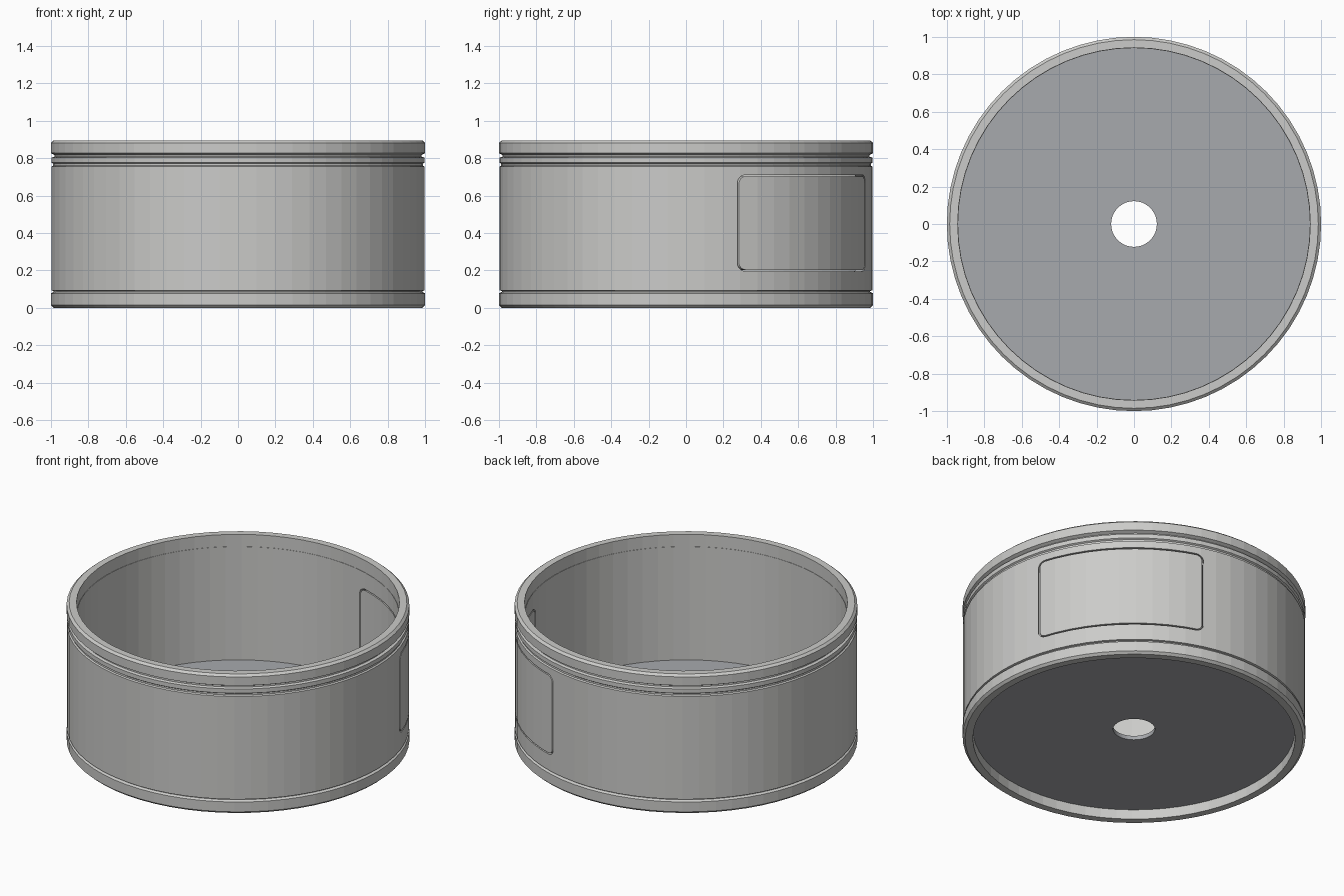
import bpy, bmesh, math
from mathutils import Matrix

old = bpy.data.objects.get("Cube")
if old:
    bpy.data.objects.remove(old)

SIDES = 64


def material(name, colour):
    mat = bpy.data.materials.new(name)
    mat.use_nodes = True
    mat.diffuse_color = (*colour, 1)
    mat.node_tree.nodes["Principled BSDF"].inputs["Base Color"].default_value = (*colour, 1)
    return mat


shell_grey = material("shell grey", (0.60, 0.60, 0.585))
floor_grey = material("floor blue grey", (0.39, 0.40, 0.42))


def add_object(name, bm, mat):
    bmesh.ops.recalc_face_normals(bm, faces=bm.faces)
    mesh = bpy.data.meshes.new(name)
    bm.to_mesh(mesh)
    bm.free()
    obj = bpy.data.objects.new(name, mesh)
    bpy.context.collection.objects.link(obj)
    mesh.materials.append(mat)
    return obj


def lathe(name, profile, mat):
    """Spin a closed (radius, height) profile around z."""
    bm = bmesh.new()
    rings = []
    for i in range(SIDES):
        a = math.tau * i / SIDES
        rings.append([bm.verts.new((r * math.cos(a), r * math.sin(a), z)) for r, z in profile])
    n = len(profile)
    for i, ring in enumerate(rings):
        nxt = rings[(i + 1) % SIDES]
        for j in range(n):
            k = (j + 1) % n
            bm.faces.new((ring[j], nxt[j], nxt[k], ring[k]))
    return add_object(name, bm, mat)


def door_cutter(name, half_w, half_h, radius, angle):
    """Rounded rectangular prism reaching outward through the wall."""
    bm = bmesh.new()
    outline = []
    for q, (sy, sz) in enumerate(((1, 1), (-1, 1), (-1, -1), (1, -1))):
        for s in range(6):
            a = math.pi / 2 * (q + s / 5)
            outline.append((sy * (half_w - radius) + radius * math.cos(a),
                            sz * (half_h - radius) + radius * math.sin(a)))
    face = bm.faces.new([bm.verts.new((0.5, y, z)) for y, z in outline])
    ext = bmesh.ops.extrude_face_region(bm, geom=[face])
    moved = [v for v in ext["geom"] if isinstance(v, bmesh.types.BMVert)]
    bmesh.ops.translate(bm, verts=moved, vec=(0.7, 0, 0))
    bm.transform(Matrix.Translation((0, 0, 0.453)) @ Matrix.Rotation(angle, 4, "Z"))
    obj = add_object(name, bm, shell_grey)
    obj.hide_render = True
    return obj


def cut(obj, cutter, operation):
    """Bake a boolean and discard its cutter."""
    mod = obj.modifiers.new("cut", "BOOLEAN")
    mod.operation, mod.solver, mod.object = operation, "EXACT", cutter
    bpy.context.view_layer.update()
    baked = bpy.data.meshes.new_from_object(
        obj.evaluated_get(bpy.context.evaluated_depsgraph_get()))
    obj.modifiers.clear()
    obj.data = baked
    bpy.data.objects.remove(cutter)


# Base ring, chamfered at the foot and stepped in under the wall
lathe("base_ring", [(0.94, 0), (0.985, 0), (1, 0.014), (1, 0.077), (0.985, 0.085),
                    (0.94, 0.085)], shell_grey)

# Main wall with its shallow ring groove near the top
wall_profile = [(0.94, 0.085), (0.985, 0.085), (0.985, 0.09), (0.997, 0.093),
                (0.997, 0.755), (0.988, 0.76), (0.988, 0.77), (0.997, 0.776),
                (0.997, 0.803), (0.98, 0.808), (0.98, 0.817), (0.94, 0.817)]
wall = lathe("wall", wall_profile, shell_grey)

# Two opposite door panels, each set in a narrow gap
for name, angle in (("right_door", math.radians(225)), ("left_door", math.radians(45))):
    door = lathe(name, wall_profile, shell_grey)
    cut(door, door_cutter("door_shape", 0.475, 0.25, 0.035, angle), "INTERSECT")
    cut(wall, door_cutter("door_opening", 0.483, 0.258, 0.043, angle), "DIFFERENCE")

# Top ring with chamfered rim
lathe("top_ring", [(0.942, 0.817), (0.98, 0.817), (1, 0.827), (1, 0.882), (0.985, 0.895),
                   (0.942, 0.895)], shell_grey)

# Floor disc with a centre hole
lathe("floor", [(0.122, 0.062), (0.941, 0.062), (0.941, 0.088), (0.122, 0.088)], floor_grey)
